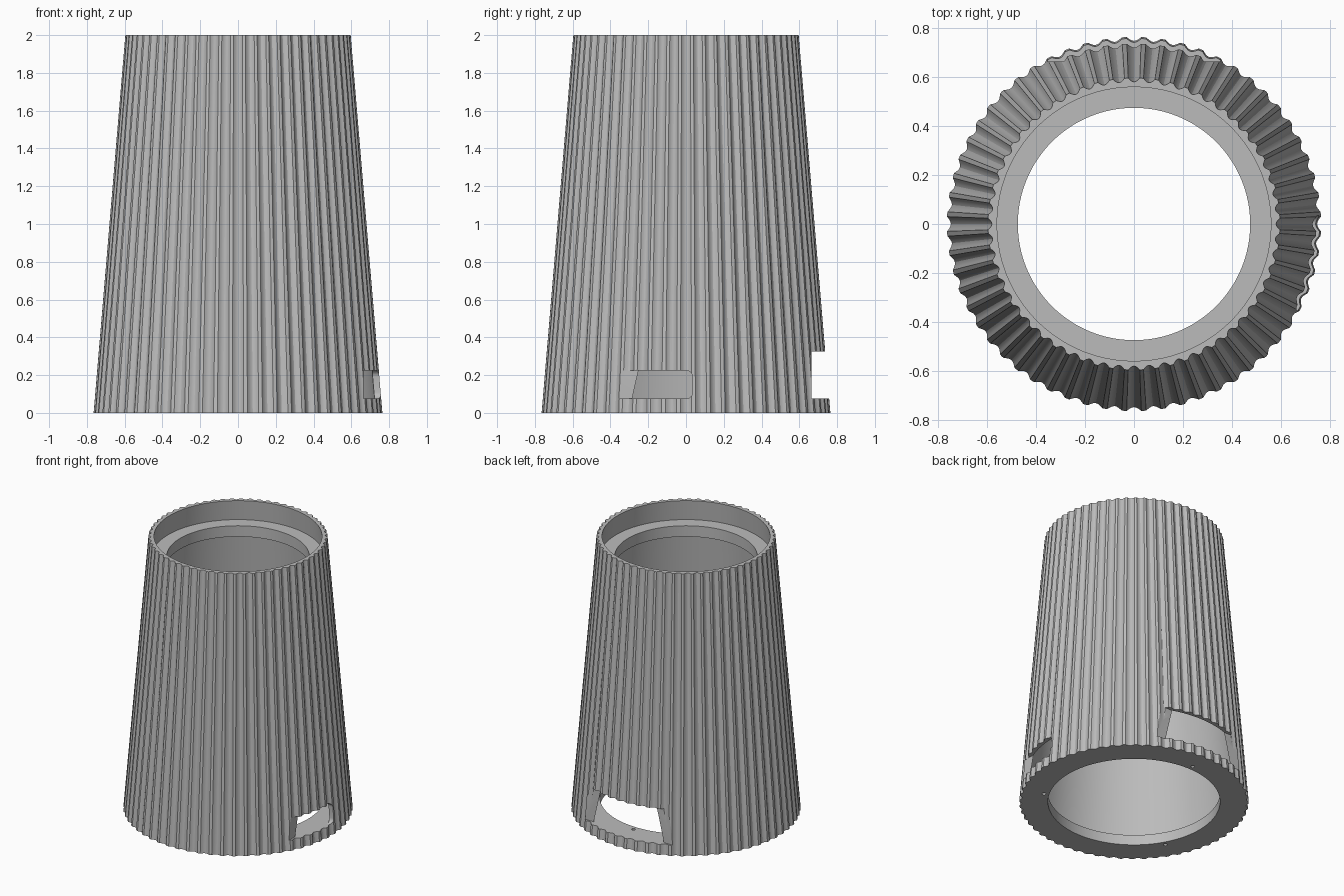
import bpy, bmesh, math
from mathutils import Matrix, Vector

cube = bpy.data.objects.get("Cube")
if cube:
    bpy.data.objects.remove(cube, do_unlink=True)

RIBS, STEPS = 60, 8          # flutes around the shell, points per flute
HEIGHT, FLOOR = 2.0, 0.075
GROOVE = 0.016

grey = bpy.data.materials.new("plain_grey")
grey.use_nodes = True
colour = (0.5, 0.5, 0.5, 1)
grey.diffuse_color = colour
grey.node_tree.nodes["Principled BSDF"].inputs["Base Color"].default_value = colour


def make_object(name, bm):
    bmesh.ops.recalc_face_normals(bm, faces=bm.faces)
    mesh = bpy.data.meshes.new(name)
    bm.to_mesh(mesh)
    bm.free()
    mesh.materials.append(grey)
    obj = bpy.data.objects.new(name, mesh)
    bpy.context.collection.objects.link(obj)
    return obj


def flute(step):
    """Depth of the rounded groove at a step: two steps of crest, six of groove."""
    k = step % STEPS
    return GROOVE * math.sin(math.pi * (k - 1) / 6) if 1 < k < 7 else 0


def ring(bm, radius, z, fluted=False):
    verts = []
    for i in range(RIBS * STEPS):
        a = 2 * math.pi * (i - STEPS / 2) / (RIBS * STEPS)
        r = radius - (flute(i) if fluted else 0)
        verts.append(bm.verts.new((r * math.cos(a), r * math.sin(a), z)))
    return verts


def inner(z):
    """Radius of the tapered inside wall."""
    return 0.73 - 0.085 * z


# Fluted shell with a base ring and an inner ledge, as one closed section
bm = bmesh.new()
rings = [ring(bm, 0.765, 0, True), ring(bm, 0.597, HEIGHT, True)]
for r, z in [(inner(HEIGHT), HEIGHT), (inner(1.855), 1.855), (0.475, 1.855),
             (0.475, 1.775), (inner(1.775), 1.775), (inner(FLOOR), FLOOR),
             (0.574, FLOOR), (0.574, 0)]:
    rings.append(ring(bm, r, z))
count = RIBS * STEPS
for lower, upper in zip(rings, rings[1:] + rings[:1]):
    for i in range(count):
        j = (i + 1) % count
        bm.faces.new((lower[i], lower[j], upper[j], upper[i]))
shell = make_object("fluted_shell", bm)


def box_cutter(name, low, high, rounded=0):
    low, high = Vector(low), Vector(high)
    bm = bmesh.new()
    bmesh.ops.create_cube(bm, size=1)
    for v in bm.verts:
        v.co = [low[i] + (v.co[i] + 0.5) * (high[i] - low[i]) for i in range(3)]
    if rounded:   # round the end that faces +y
        edges = [e for e in bm.edges
                 if all(abs(v.co.y - high.y) < 1e-4 for v in e.verts)
                 and abs(e.verts[0].co.z - e.verts[1].co.z) < 1e-4]
        bmesh.ops.bevel(bm, geom=edges, offset=rounded, segments=6,
                        profile=0.5, affect='EDGES')
    return make_object(name, bm)


# Openings: wide back window, side slot, three screw holes in the base
cutters = [
    box_cutter("back_window_cutter", (-0.6, 0.665, FLOOR), (0.6, 1, 0.325)),
    box_cutter("side_slot_cutter", (0.665, -0.6, FLOOR), (1, 0.035, 0.225), 0.035),
]
for n in range(3):
    a = math.radians(90 + 120 * n)
    bm = bmesh.new()
    bmesh.ops.create_cone(bm, cap_ends=True, segments=16, radius1=0.013,
                          radius2=0.013, depth=0.2,
                          matrix=Matrix.Translation((0.61 * math.cos(a),
                                                     0.61 * math.sin(a), 0.03)))
    cutters.append(make_object("screw_hole_cutter", bm))

for cutter in cutters:
    cut = shell.modifiers.new(cutter.name, 'BOOLEAN')
    cut.operation, cut.solver, cut.object = 'DIFFERENCE', 'EXACT', cutter

# Apply the cuts, then remove the cutters
bpy.ops.object.select_all(action='DESELECT')
shell.select_set(True)
bpy.context.view_layer.objects.active = shell
for name in [m.name for m in shell.modifiers]:
    bpy.ops.object.modifier_apply(modifier=name)
for cutter in cutters:
    bpy.data.objects.remove(cutter, do_unlink=True)

bpy.ops.object.shade_smooth_by_angle(angle=math.radians(22))
